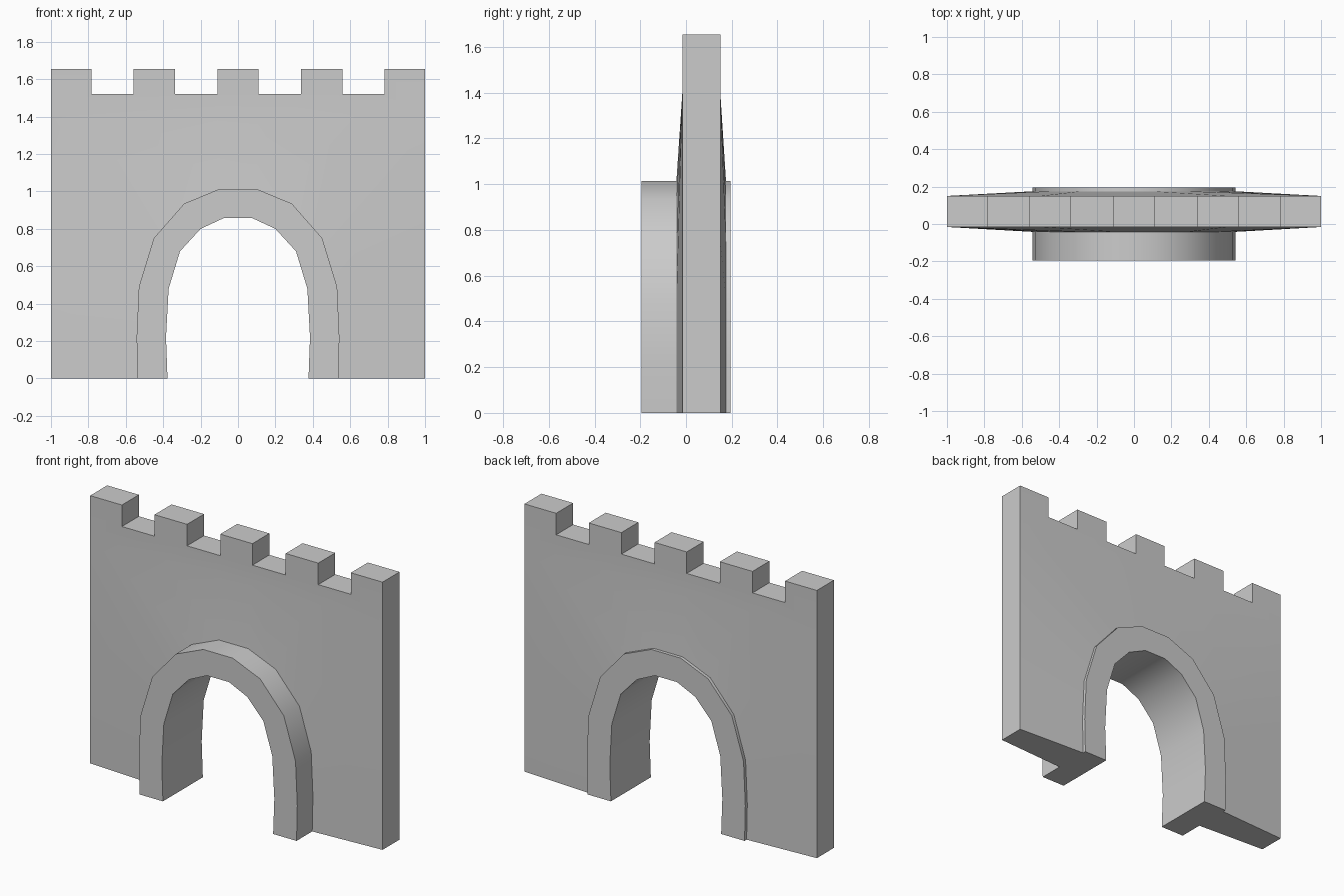
import bpy, bmesh
from math import radians
from collections import Counter

if "Cube" in bpy.data.objects:
    bpy.data.objects.remove(bpy.data.objects["Cube"])

# Right half of the arch profiles (x, z), ground to crown
OUTER = [(.537, 0), (.542, .22), (.53, .49), (.45, .75), (.288, .935), (.1, 1.013)]
INNER = [(.377, 0), (.385, .22), (.371, .48), (.31, .68), (.2, .8), (.075, .858)]
# Where the thickened wall around the arch fades out
RIM = [(1, 0), (1, .3), (1, .75), (1, 1.4), (.5, 1.4), (.11, 1.4)]


def mirrored(half):
    return half + [(-x, z) for x, z in reversed(half)]


def slab(name, polys, depth):
    """Closed slab from flat x-z polygons; depth(p) gives (front y, back y)."""
    bm = bmesh.new()
    pts = list(dict.fromkeys(p for poly in polys for p in poly))
    front = {p: bm.verts.new((p[0], depth(p)[0], p[1])) for p in pts}
    back = {p: bm.verts.new((p[0], depth(p)[1], p[1])) for p in pts}
    uses = Counter()
    for poly in polys:
        bm.faces.new([front[p] for p in poly])
        bm.faces.new([back[p] for p in reversed(poly)])
        uses.update(frozenset(e) for e in zip(poly, poly[1:] + poly[:1]))
    for edge, n in uses.items():
        if n == 1:
            a, b = edge
            bm.faces.new([front[a], front[b], back[b], back[a]])
    bmesh.ops.recalc_face_normals(bm, faces=bm.faces)
    mesh = bpy.data.meshes.new(name)
    bm.to_mesh(mesh)
    bm.free()
    obj = bpy.data.objects.new(name, mesh)
    bpy.context.collection.objects.link(obj)
    bpy.context.view_layer.objects.active = obj
    bpy.ops.object.select_all(action='DESELECT')
    obj.select_set(True)
    bpy.ops.object.shade_smooth_by_angle(angle=radians(40))
    return obj


def strip(a, b):
    return [[a[i], b[i], b[i + 1], a[i + 1]] for i in range(len(a) - 1)]


outer, inner, rim = mirrored(OUTER), mirrored(INNER), mirrored(RIM)

# Battlement outline: five merlons with gaps between them
TOP, GAP = 1.655, 1.522
half = [(1, TOP), (.783, TOP), (.783, GAP), (.56, GAP), (.56, TOP),
        (.337, TOP), (.337, GAP), (.11, GAP), (.11, TOP)]
battlement = mirrored(half) + [p for p in reversed(rim) if p[1] == 1.4]

# Wall, thicker around the arch than at its edges
ring = set(outer)
slab("wall", strip(outer, rim) + [battlement],
     lambda p: (-.042, .175) if p in ring else (-.016, .15))

# Arch surround
slab("arch_surround", strip(inner, outer), lambda p: (-.195, .195))
